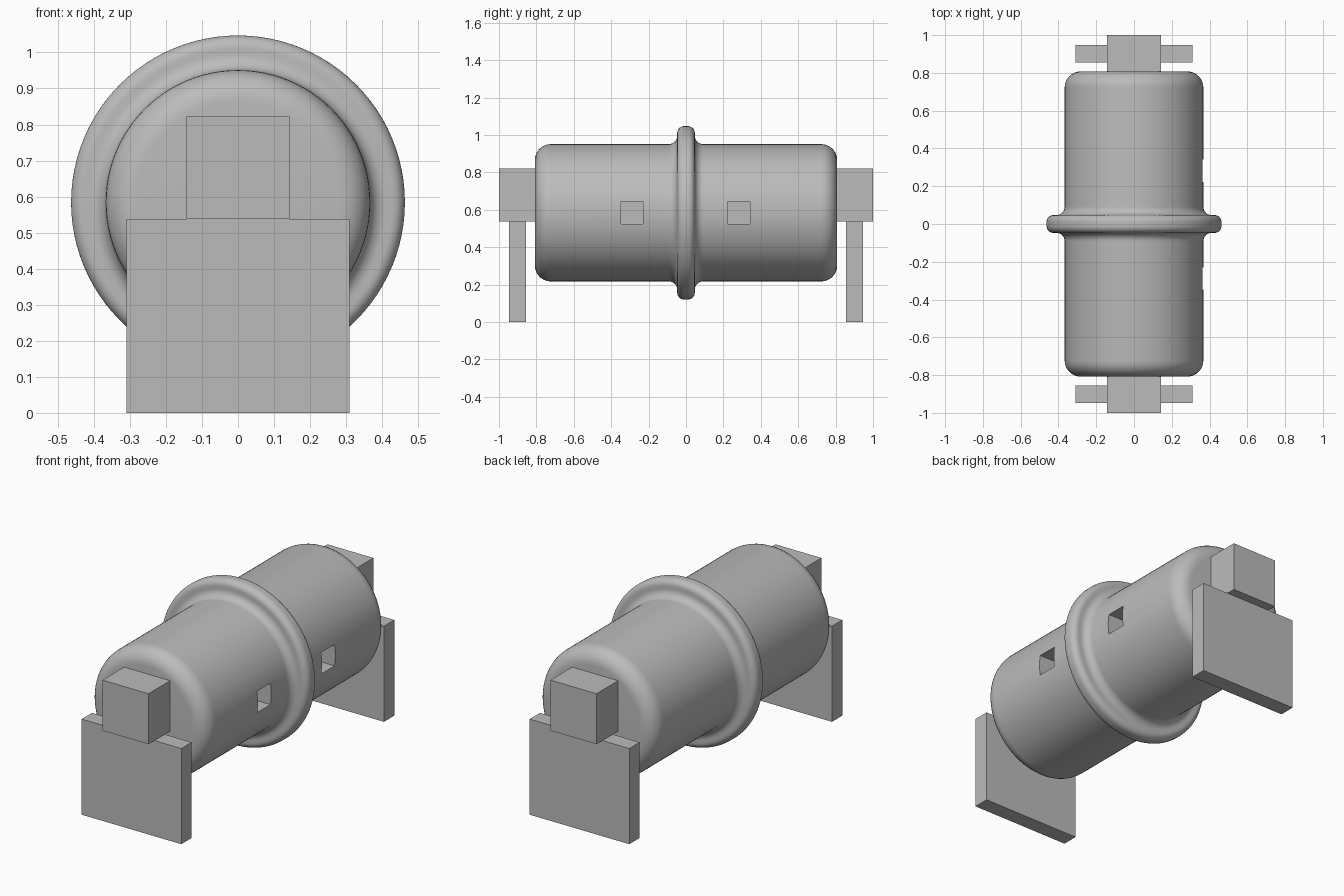
import bpy, bmesh, math
from mathutils import Matrix, Vector

if "Cube" in bpy.data.objects:
    bpy.data.objects.remove(bpy.data.objects["Cube"])

AXIS_Z = 0.584   # height of the barrel axis

grey = bpy.data.materials.new("plain grey")
grey.diffuse_color = (0.5, 0.5, 0.5, 1)
grey.use_nodes = True
grey.node_tree.nodes["Principled BSDF"].inputs["Base Color"].default_value = grey.diffuse_color


def box(name, x, y, z):
    """Box from (min, max) pairs."""
    bm = bmesh.new()
    bmesh.ops.create_cube(bm, size=1)
    for v in bm.verts:
        v.co = Vector([(a + b) / 2 + c * (b - a) for c, (a, b) in zip(v.co, (x, y, z))])
    me = bpy.data.meshes.new(name)
    bm.to_mesh(me)
    bm.free()
    me.materials.append(grey)
    ob = bpy.data.objects.new(name, me)
    bpy.context.collection.objects.link(ob)
    return ob


def arc(cy, cr, rad, a0, a1, n=8):
    """Points (y, radius) along an arc, angles in degrees."""
    return [(cy + rad * math.cos(math.radians(a0 + (a1 - a0) * i / n)),
             cr + rad * math.sin(math.radians(a0 + (a1 - a0) * i / n))) for i in range(n + 1)]


# Barrel: rounded ends, filleted central flange
R, FLANGE, END, ROUND = 0.367, 0.463, 0.808, 0.085
half = [(END, 0.0)]
half += arc(END - ROUND, R - ROUND, ROUND, 0, 90)
half += arc(0.047 + 0.045, R + 0.045, 0.045, 270, 180)
half += arc(0.047 - 0.036, FLANGE - 0.036, 0.036, 0, 90)
profile = half + [(-y, r) for y, r in reversed(half)]

bm = bmesh.new()
verts = [bm.verts.new((r, y, AXIS_Z)) for y, r in profile]
edges = [bm.edges.new(p) for p in zip(verts, verts[1:])]
bmesh.ops.spin(bm, geom=verts + edges, cent=(0, 0, AXIS_Z), axis=(0, 1, 0),
               angle=math.tau, steps=96, use_duplicate=False)
bmesh.ops.remove_doubles(bm, verts=bm.verts, dist=1e-5)
bmesh.ops.recalc_face_normals(bm, faces=bm.faces)
me = bpy.data.meshes.new("barrel")
bm.to_mesh(me)
bm.free()
me.materials.append(grey)
barrel = bpy.data.objects.new("barrel", me)
bpy.context.collection.objects.link(barrel)

# Two square pockets in the right side
for y in (-0.288, 0.282):
    cutter = box("pocket_cutter", (0.2, 0.6), (y - 0.059, y + 0.059), (0.525, 0.645))
    cut = barrel.modifiers.new("pocket", 'BOOLEAN')
    cut.operation, cut.solver, cut.object = 'DIFFERENCE', 'EXACT', cutter
    bpy.context.view_layer.objects.active = barrel
    bpy.ops.object.modifier_apply(modifier=cut.name)
    bpy.data.objects.remove(cutter)

bpy.ops.object.select_all(action='DESELECT')
barrel.select_set(True)
bpy.context.view_layer.objects.active = barrel
bpy.ops.object.shade_smooth_by_angle(angle=math.radians(35))

# End blocks and standing plates, front and back
for side, s in (("front", -1), ("back", 1)):
    box(side + "_end_block", (-0.143, 0.143), sorted((s * 0.805, s * 1.0)), (0.538, 0.822))
    box(side + "_foot_plate", (-0.31, 0.31), sorted((s * 0.855, s * 0.947)), (0.0, 0.538))
